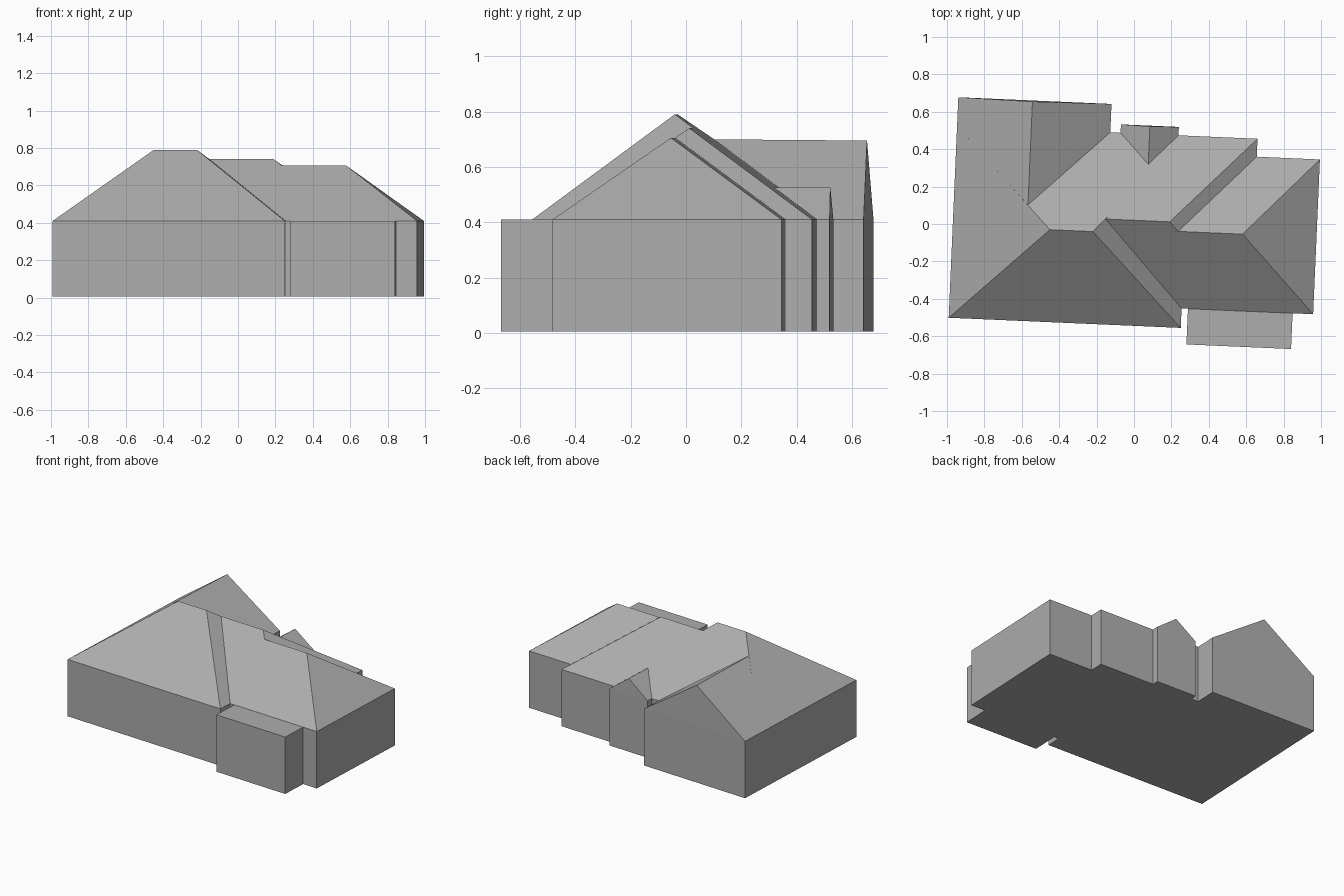
import bpy
import bmesh
import math
from mathutils import Matrix

default = bpy.data.objects.get("Cube")
if default:
    bpy.data.objects.remove(default, do_unlink=True)

BASE, EAVE = 0.005, 0.41
TURN = Matrix.Rotation(math.radians(-2.5), 4, "Z")

# One plain plaster colour
grey = bpy.data.materials.new("plain grey")
grey.use_nodes = True
colour = (0.42, 0.42, 0.42, 1)
grey.diffuse_color = colour
shader = next(n for n in grey.node_tree.nodes if n.type == "BSDF_PRINCIPLED")
shader.inputs["Base Color"].default_value = colour
shader.inputs["Roughness"].default_value = 0.9


def block(name, left, right, front, back, ridge=()):
    """Rectangular walls up to the eave, closed over by the ridge points."""
    bm = bmesh.new()
    for x in (left, right):
        for y in (front, back):
            for z in (BASE, EAVE):
                bm.verts.new((x, y, z))
    for point in ridge:
        bm.verts.new(point)
    bmesh.ops.convex_hull(bm, input=bm.verts)
    bmesh.ops.dissolve_limit(bm, angle_limit=0.01, verts=bm.verts, edges=bm.edges)
    bmesh.ops.recalc_face_normals(bm, faces=bm.faces)
    bm.transform(TURN)
    mesh = bpy.data.meshes.new(name)
    bm.to_mesh(mesh)
    bm.free()
    mesh.materials.append(grey)
    obj = bpy.data.objects.new(name, mesh)
    bpy.context.collection.objects.link(obj)
    return obj


# Main hipped volume
house = block("house", -0.968, 0.274, -0.544, 0.484,
              [(-0.448, -0.05, 0.79), (-0.218, -0.05, 0.79)])

wings = [
    # Stepped hipped volumes towards the side
    block("middle_wing", -0.2, 0.64, -0.44, 0.484,
          [(-0.19, 0.02, 0.74), (0.19, 0.02, 0.74)]),
    block("end_wing", 0.15, 0.978, -0.44, 0.388,
          [(0.15, -0.029, 0.705), (0.582, -0.029, 0.705)]),
    # Rear gabled wing and small rear gable
    block("rear_wing", -0.968, -0.148, 0, 0.636,
          [(-0.571, 0, 0.7), (-0.571, 0.63, 0.695)]),
    block("rear_gable", -0.093, 0.217, 0.28, 0.529,
          [(0.062, 0.28, 0.525), (0.062, 0.525, 0.525)]),
    # Flat-roofed front extension
    block("front_extension", 0.308, 0.868, -0.631, -0.42),
]

# Merge the wings into one closed shell
bpy.context.view_layer.objects.active = house
for wing in wings:
    union = house.modifiers.new("join " + wing.name, "BOOLEAN")
    union.operation = "UNION"
    union.solver = "EXACT"
    union.object = wing
    bpy.ops.object.modifier_apply(modifier=union.name)
    bpy.data.objects.remove(wing, do_unlink=True)
